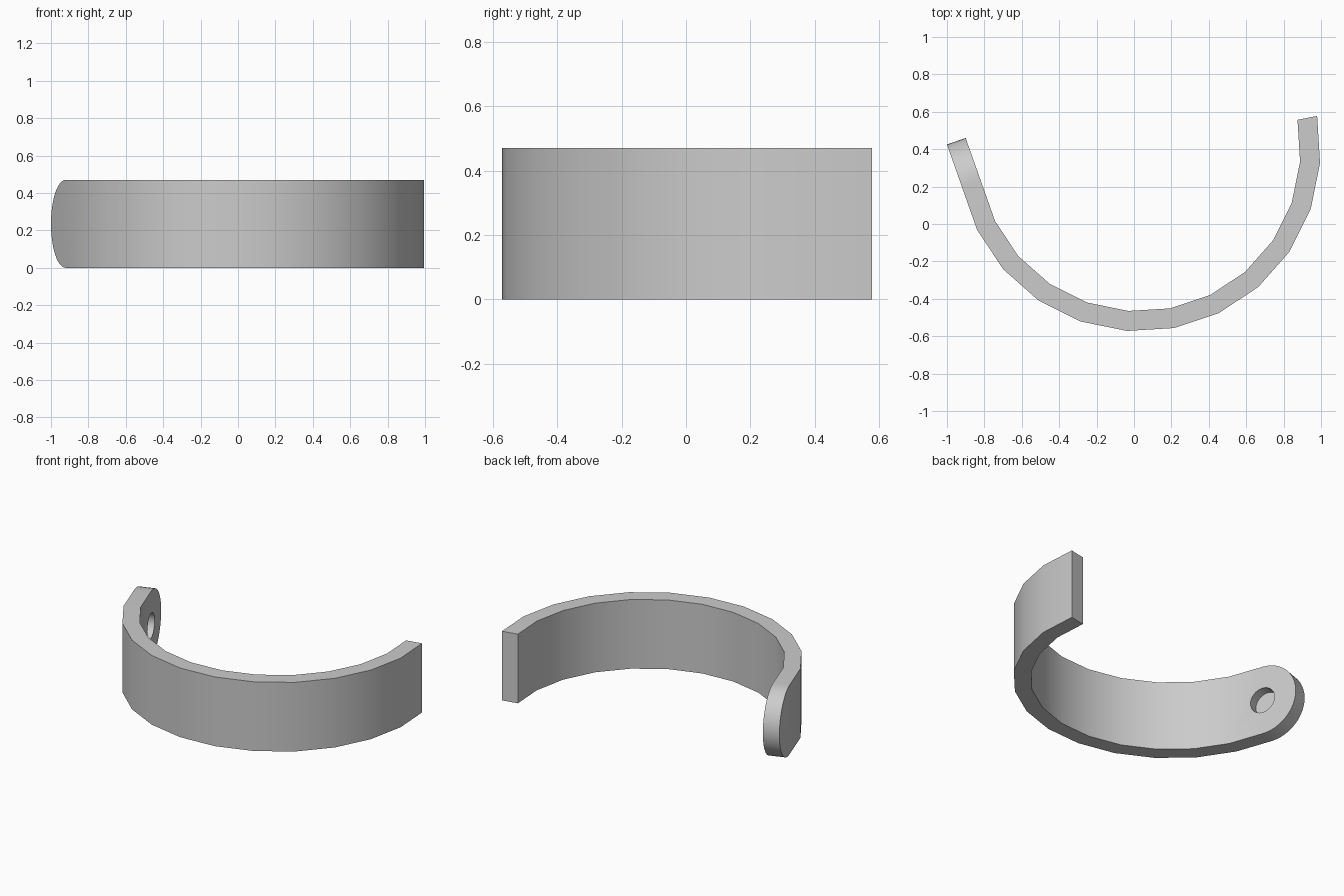
import bpy, bmesh
from math import radians, cos, sin, pi
from mathutils import Vector

if "Cube" in bpy.data.objects:
    bpy.data.objects.remove(bpy.data.objects["Cube"])

HEIGHT = 0.47
CENTRE = Vector((0.03, 0.393, 0))
UP = Vector((0, 0, 1))
TAB_R = HEIGHT / 2

grey = bpy.data.materials.new("plain grey")
grey.use_nodes = True
grey.diffuse_color = (0.6, 0.6, 0.6, 1)
grey.node_tree.nodes["Principled BSDF"].inputs["Base Color"].default_value = (0.6, 0.6, 0.6, 1)


def arc(radius):
    """Points of the band's arc in 15 degree steps, from the plain end to the tab."""
    angles = [radians(11 - 15 * k) for k in range(12)]
    return [CENTRE + radius * Vector((cos(a), sin(a), 0)) for a in angles]


def tab_outline(base, tip, steps=24):
    """Upright tab face: straight edges from the band, then a half-round end."""
    along = (tip - base).normalized()
    mid = tip - along * TAB_R + UP * TAB_R
    turn = [pi * k / steps - pi / 2 for k in range(steps + 1)]
    return [mid + TAB_R * (along * cos(t) + UP * sin(t)) for t in turn]


bm = bmesh.new()
tips = {"outer": Vector((-1.0, 0.425, 0)), "inner": Vector((-0.9, 0.46, 0))}
low, high, rim = {}, {}, {}
for side, radius in (("outer", 0.967), ("inner", 0.86)):
    pts = arc(radius)
    low[side] = [bm.verts.new(p) for p in pts]
    high[side] = [bm.verts.new(p + UP * HEIGHT) for p in pts]
    rim[side] = [bm.verts.new(p) for p in tab_outline(pts[-1], tips[side])]
    # Curved wall and tab face
    lo, hi = low[side], high[side]
    for i in range(len(lo) - 1):
        bm.faces.new((lo[i], lo[i + 1], hi[i + 1], hi[i]))
    bm.faces.new([lo[-1]] + rim[side] + [hi[-1]])

# Bottom edge, round tab edge and top edge as one loop, then the plain end
loops = [low[s] + rim[s] + high[s][::-1] for s in ("outer", "inner")]
n = len(loops[0])
for i in range(n):
    j = (i + 1) % n
    bm.faces.new((loops[0][i], loops[0][j], loops[1][j], loops[1][i]))
bmesh.ops.recalc_face_normals(bm, faces=bm.faces)
mesh = bpy.data.meshes.new("curved_band")
bm.to_mesh(mesh)
bm.free()
band = bpy.data.objects.new("curved_band", mesh)
bpy.context.collection.objects.link(band)
mesh.materials.append(grey)

# Blind round hole in the inner face of the tab
inner_base = arc(0.86)[-1]
along = (tips["inner"] - inner_base).normalized()
inward = along.cross(UP)
hole_centre = tips["inner"] - along * TAB_R + UP * TAB_R
bpy.ops.mesh.primitive_cylinder_add(vertices=32, radius=0.085, depth=0.13, location=hole_centre)
cutter = bpy.context.object
cutter.name = "hole_cutter"
cutter.rotation_euler = inward.to_track_quat("Z", "Y").to_euler()
cutter.hide_render = True
cutter.data.materials.append(grey)

cut = band.modifiers.new("hole", "BOOLEAN")
cut.operation = "DIFFERENCE"
cut.solver = "EXACT"
cut.object = cutter
bpy.ops.object.select_all(action="DESELECT")
band.select_set(True)
bpy.context.view_layer.objects.active = band
bpy.ops.object.modifier_apply(modifier=cut.name)
bpy.data.objects.remove(cutter)
bpy.ops.object.shade_smooth_by_angle(angle=radians(30))
